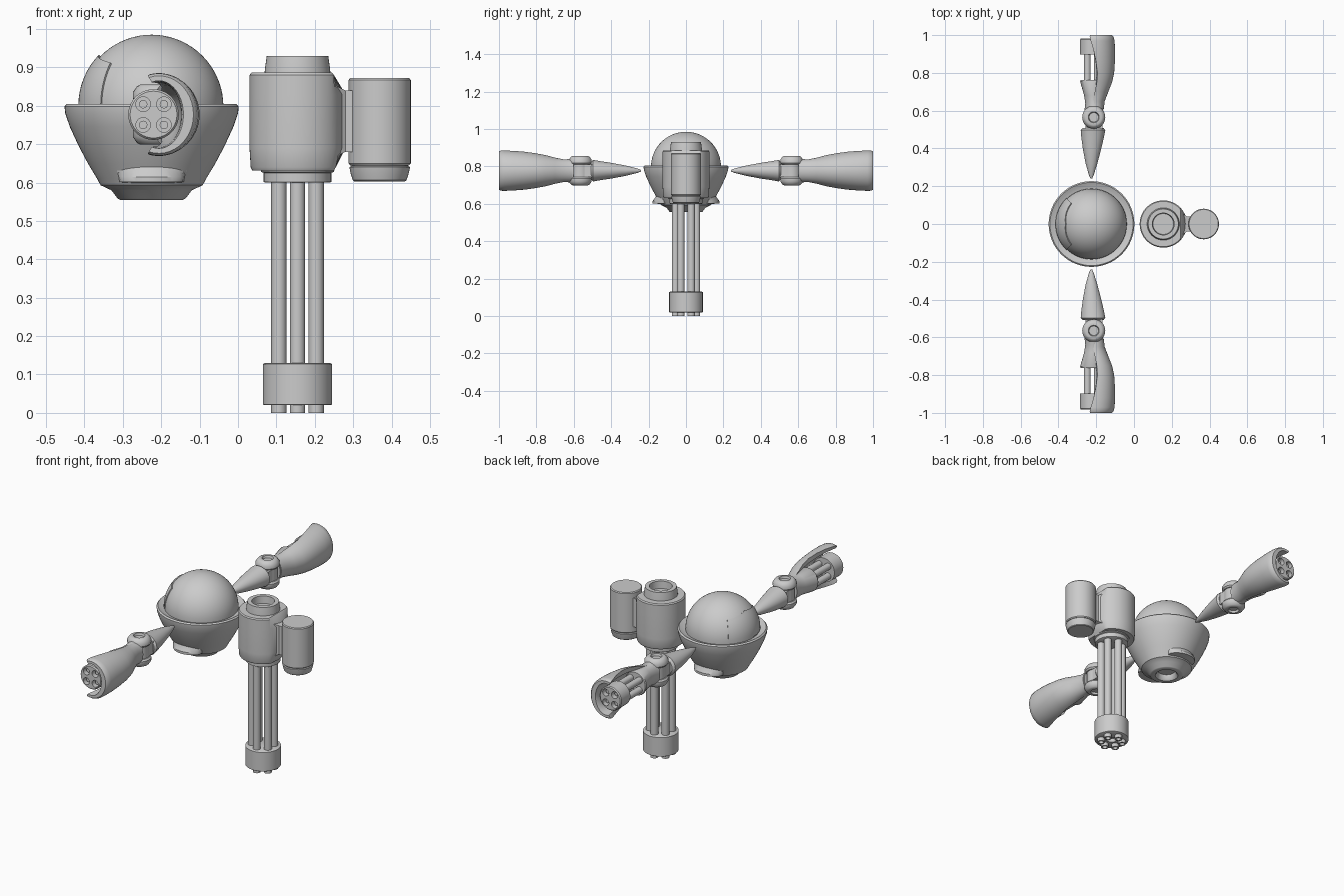
import bpy, bmesh, math
from math import sin, cos, pi, radians

if "Cube" in bpy.data.objects:
    bpy.data.objects.remove(bpy.data.objects["Cube"])

grey = bpy.data.materials.new("plain_grey")
grey.diffuse_color = (0.6, 0.6, 0.6, 1)
grey.use_nodes = True
grey.node_tree.nodes["Principled BSDF"].inputs["Base Color"].default_value = grey.diffuse_color


def smooth(obj, angle=35):
    bpy.ops.object.select_all(action='DESELECT')
    obj.select_set(True)
    bpy.context.view_layer.objects.active = obj
    bpy.ops.object.shade_smooth_by_angle(angle=radians(angle))


def loft(name, rings, angle=35):
    """Skin a list of closed rings and cap both ends."""
    bm = bmesh.new()
    vs = [[bm.verts.new(p) for p in ring] for ring in rings]
    n = len(vs[0])
    for a, b in zip(vs, vs[1:]):
        for i in range(n):
            j = (i + 1) % n
            bm.faces.new((a[i], a[j], b[j], b[i]))
    bm.faces.new(vs[0])
    bm.faces.new(vs[-1])
    bmesh.ops.recalc_face_normals(bm, faces=bm.faces)
    me = bpy.data.meshes.new(name)
    bm.to_mesh(me)
    bm.free()
    me.materials.append(grey)
    obj = bpy.data.objects.new(name, me)
    bpy.context.collection.objects.link(obj)
    smooth(obj, angle)
    return obj


def lathe(name, cx, cy, profile, n=48):
    """Turn (radius, z) points about a vertical axis."""
    return loft(name, [[(cx + r * cos(2 * pi * i / n), cy + r * sin(2 * pi * i / n), z)
                        for i in range(n)] for r, z in profile])


def along_y(name, s, sections, n=32):
    """Elliptic sections (y, cx, cz, half_x, half_z) along the arm."""
    return loft(name, [[(cx + hx * cos(2 * pi * i / n), s * y, cz + hz * sin(2 * pi * i / n))
                        for i in range(n)] for y, cx, cz, hx, hz in sections])


def tube_y(name, s, cx, cz, r, y0, y1, n=24):
    return along_y(name, s, [(y0, cx, cz, r, r), (y1, cx, cz, r, r)], n)


# ---- Body: dome and bowl
BX = -0.225
R = 0.187
lathe("dome", BX, 0, [(R, 0.79)] + [(R * cos(radians(a)), 0.798 + R * sin(radians(a)))
                                    for a in range(0, 90, 5)] + [(0.002, 0.985)], 64)
lathe("bowl", BX, 0, [(0.18, 0.79), (0.205, 0.798), (0.22, 0.805), (0.227, 0.798), (0.225, 0.78),
                      (0.213, 0.745), (0.19, 0.695), (0.165, 0.648), (0.142, 0.61), (0.133, 0.593),
                      (0.105, 0.58), (0.088, 0.558), (0.082, 0.555), (0.06, 0.555),
                      (0.052, 0.562), (0.046, 0.585)], 64)

# Visor plate lying on the dome, facing -x
visor = []
for i in range(17):
    az = radians(180 - 46 + 92 * i / 16)
    top = 44 - 8 * abs(i - 8) / 8
    ring = []
    for rad, order in ((R + 0.004, range(9)), (R - 0.004, range(8, -1, -1))):
        for k in order:
            el = radians(top * k / 8)
            ring.append((BX + rad * cos(el) * cos(az), rad * cos(el) * sin(az), 0.8 + rad * sin(el)))
    visor.append(ring)
loft("visor", visor)

# Lipped vents low on the front and back of the bowl
for s, side in ((1, "back"), (-1, "front")):
    rings = []
    for i in range(17):
        a = -1 + i / 8
        k = cos(a * pi / 2) ** 0.6 if abs(a) < 1 else 0
        phi = radians(36 * a)
        prof = [(0.12, 0.66), (0.155, 0.63 + 0.03 * k), (0.15 + 0.012 * k, 0.625 + 0.012 * k),
                (0.146 + 0.032 * k, 0.615), (0.142 + 0.036 * k, 0.602), (0.12, 0.598)]
        rings.append([(BX + r * sin(phi), s * r * cos(phi), z) for r, z in prof])
    loft(side + "_vent", rings)

# ---- Rotary gun
GX = 0.155
# Housing: the drum side is trimmed at top and bottom
levels = [(0.118, 0.632, 0.095), (0.122, 0.64, 0.1), (0.125, 0.69, 0.13),
          (0.125, 0.83, 0.13), (0.125, 0.88, 0.095), (0.12, 0.886, 0.09)]
loft("gun_housing", [[(GX + min(r * cos(2 * pi * i / 64), lim), r * sin(2 * pi * i / 64), z)
                      for i in range(64)] for r, z, lim in levels])
lathe("top_collar", GX, 0, [(0.086, 0.88), (0.085, 0.895), (0.08, 0.93), (0.058, 0.93), (0.055, 0.89)])
lathe("lower_collar", GX, 0, [(0.098, 0.64), (0.095, 0.628), (0.088, 0.625), (0.088, 0.602), (0.085, 0.60)])
for i in range(6):
    a = pi / 2 + i * pi / 3
    lathe("gun_barrel", GX + 0.056 * cos(a), 0.056 * sin(a),
          [(0.02, 0.61), (0.02, 0), (0.013, 0), (0.011, 0.018)], 20)
lathe("barrel_clamp", GX, 0, [(0.085, 0.13), (0.09, 0.127), (0.09, 0.022), (0.087, 0.02),
                             (0.025, 0.02), (0.022, 0.04)])

# Ammunition drum and its link to the housing
DX = 0.369
lathe("drum", DX, 0, [(0.077, 0.872), (0.081, 0.867), (0.081, 0.65), (0.077, 0.645)])
lathe("drum_base", DX, 0, [(0.074, 0.65), (0.074, 0.643), (0.079, 0.64), (0.076, 0.625),
                           (0.07, 0.606), (0.066, 0.603)])
loft("drum_link", [[(x, -w, lo), (x, w, lo), (x, w, hi), (x, -w, hi)]
                   for x, w, lo, hi in ((0.24, 0.07, 0.66, 0.86), (0.28, 0.04, 0.68, 0.84),
                                        (0.32, 0.04, 0.68, 0.84))])

# ---- Two mirrored arms
AZ = 0.777
for s, side in ((-1, "front"), (1, "back")):
    # Pointed upper arm
    along_y(side + "_upper_arm", s, [
        (0.24, -0.226, AZ, 0.004, 0.004), (0.26, -0.226, AZ, 0.013, 0.012),
        (0.32, -0.225, AZ, 0.031, 0.027), (0.40, -0.222, AZ, 0.049, 0.042),
        (0.46, -0.219, AZ, 0.06, 0.051), (0.497, -0.217, AZ, 0.065, 0.058),
        (0.508, -0.216, AZ, 0.055, 0.045)])
    # Elbow: tongue held between two knuckles
    EX, EY = -0.213, s * 0.565
    lathe(side + "_elbow_tongue", EX, EY, [(0.05, AZ - 0.033), (0.05, AZ + 0.033)], 32)
    loft(side + "_elbow_neck", [[(EX + u * 0.045, s * y, AZ + v * 0.033)
                                 for u, v in ((-1, -1), (1, -1), (1, 1), (-1, 1))] for y in (0.49, 0.565)])
    for m in (-1, 1):
        lathe(side + "_knuckle", EX, EY, [(r, AZ + m * h) for r, h in (
            (0.054, 0.034), (0.061, 0.042), (0.061, 0.058), (0.05, 0.074), (0.042, 0.078),
            (0.029, 0.078), (0.025, 0.066))], 32)
    # Gun mount, barrels and muzzle
    along_y(side + "_gun_mount", s, [
        (0.602, -0.212, AZ, 0.05, 0.068), (0.64, -0.214, AZ, 0.044, 0.06),
        (0.68, -0.216, AZ, 0.048, 0.057), (0.755, -0.22, AZ, 0.065, 0.066),
        (0.762, -0.22, AZ, 0.062, 0.063)])
    muzzle = along_y(side + "_muzzle", s, [
        (0.898, -0.22, AZ, 0.066, 0.066), (0.976, -0.22, AZ, 0.066, 0.066),
        (0.982, -0.22, AZ, 0.061, 0.061)], 40)
    for dx in (-0.027, 0.027):
        for dz in (-0.027, 0.027):
            tube_y(side + "_arm_barrel", s, -0.22 + dx, AZ + dz, 0.018, 0.75, 0.91)
            cutter = tube_y("bore_cutter", s, -0.22 + dx, AZ + dz, 0.019, 0.945, 1.0)
            mod = muzzle.modifiers.new("bore", 'BOOLEAN')
            mod.object, mod.solver = cutter, 'EXACT'
            bpy.context.view_layer.objects.active = muzzle
            bpy.ops.object.modifier_apply(modifier="bore")
            bpy.data.objects.remove(cutter)
            # small barrel tip inside each bore
            tube_y(side + "_barrel_tip", s, -0.22 + dx, AZ + dz, 0.011, 0.94, 0.965, 16)
    smooth(muzzle)
    # Crescent guard: y, centre x, half x, half z, wall, sweep angle
    rings = []
    for y, cx, hx, hz, wall, sweep in (
            (0.61, -0.205, 0.045, 0.062, 0.03, 100), (0.65, -0.203, 0.048, 0.06, 0.03, 108),
            (0.70, -0.202, 0.066, 0.07, 0.035, 95), (0.75, -0.203, 0.087, 0.083, 0.04, 86),
            (0.80, -0.204, 0.099, 0.093, 0.045, 84), (0.86, -0.205, 0.104, 0.101, 0.047, 88),
            (0.92, -0.205, 0.105, 0.106, 0.047, 95), (0.97, -0.206, 0.103, 0.108, 0.045, 103),
            (0.992, -0.206, 0.098, 0.107, 0.038, 107), (1.0, -0.206, 0.09, 0.101, 0.026, 107)):
        ts = [radians(sweep * (1 - i / 12)) for i in range(25)]
        ring = [(cx + hx * cos(t), s * y, AZ + hz * sin(t)) for t in ts]
        ring += [(cx + (hx - wall) * cos(t), s * y, AZ + (hz - wall * 0.5) * sin(t)) for t in reversed(ts)]
        rings.append(ring)
    loft(side + "_forearm_guard", rings, 40)
